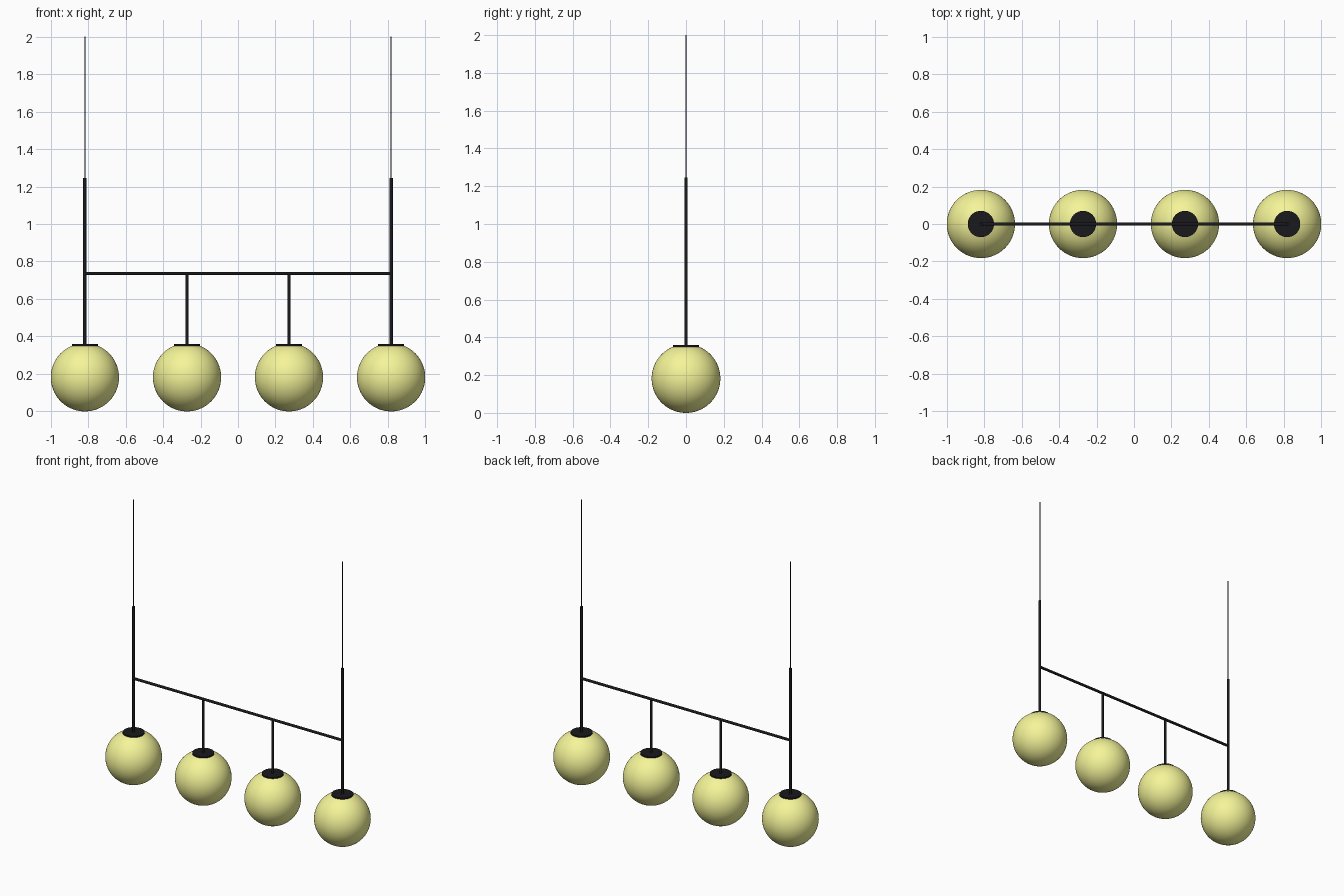
import bpy, math

if "Cube" in bpy.data.objects:
    bpy.data.objects.remove(bpy.data.objects["Cube"])

R = 0.182                        # globe radius
XS = (-0.817, -0.272, 0.272, 0.817)
BAR_Z = 0.736


def material(name, color):
    m = bpy.data.materials.new(name)
    m.diffuse_color = (*color, 1)
    m.use_nodes = True
    m.node_tree.nodes["Principled BSDF"].inputs["Base Color"].default_value = m.diffuse_color
    return m


black = material("black_metal", (0.01, 0.01, 0.012))
glow = material("yellow_glass", (0.91, 0.91, 0.32))


def finish(ob, name, mat):
    ob.name = name
    ob.data.materials.append(mat)
    bpy.ops.object.shade_smooth_by_angle(angle=math.radians(40))


def rod(name, x, z0, z1, r, mat=black, sides=24):
    bpy.ops.mesh.primitive_cylinder_add(vertices=sides, radius=r, depth=z1 - z0,
                                        location=(x, 0, (z0 + z1) / 2))
    finish(bpy.context.object, name, mat)


def globe(name, x):
    # sphere profile open under the cap, spun around z
    rings, sides = 32, 64
    start = math.asin(0.069 / R)
    verts, faces = [(0, 0, -R)], []
    for i in range(rings):
        t = start + (math.pi - start) * i / rings
        for j in range(sides):
            a = 2 * math.pi * j / sides
            verts.append((R * math.sin(t) * math.cos(a), R * math.sin(t) * math.sin(a), R * math.cos(t)))
    for j in range(sides):
        k = (j + 1) % sides
        for i in range(rings - 1):
            a, b = 1 + i * sides, 1 + (i + 1) * sides
            faces.append((a + j, b + j, b + k, a + k))
        last = 1 + (rings - 1) * sides
        faces.append((last + j, 0, last + k))
    me = bpy.data.meshes.new(name)
    me.from_pydata(verts, [], faces)
    ob = bpy.data.objects.new(name, me)
    ob.location = (x, 0, R)
    bpy.context.collection.objects.link(ob)
    bpy.ops.object.select_all(action='DESELECT')
    ob.select_set(True)
    bpy.context.view_layer.objects.active = ob
    finish(ob, name, glow)


# lamps: globe, cap disc and stem
for i, x in enumerate(XS):
    outer = i in (0, 3)
    globe(f"globe_{i + 1}", x)
    rod(f"globe_cap_{i + 1}", x, 0.346, 0.359, 0.07, sides=48)
    rod(f"stem_{i + 1}", x, 0.35, 1.245 if outer else BAR_Z, 0.009 if outer else 0.008)
    if outer:
        rod(f"hanging_wire_{i + 1}", x, 1.24, 2.0, 0.003, sides=12)

# horizontal bar
bpy.ops.mesh.primitive_cylinder_add(vertices=24, radius=0.009, depth=2 * XS[3],
                                    location=(0, 0, BAR_Z), rotation=(0, math.pi / 2, 0))
finish(bpy.context.object, "cross_bar", black)
